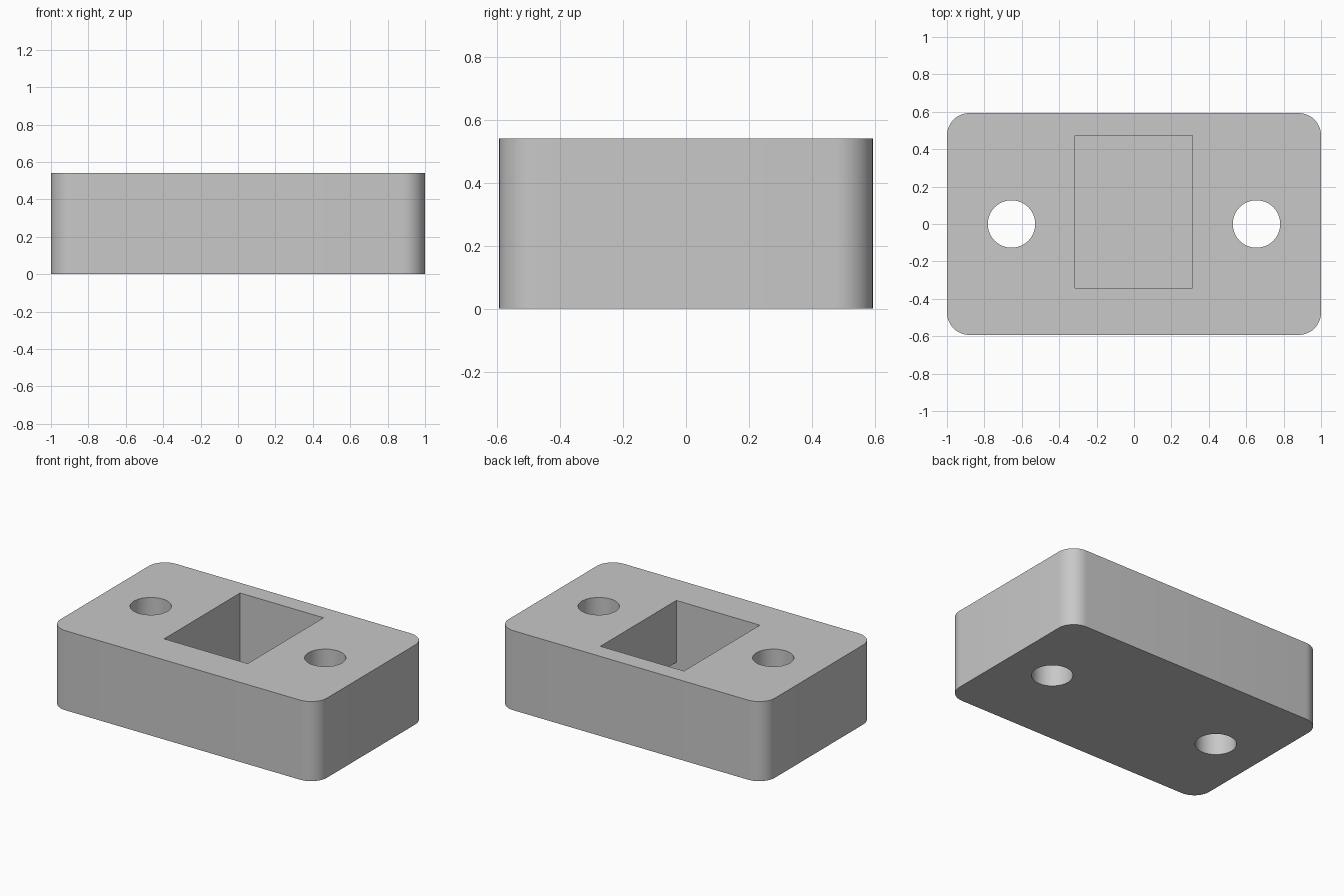
import bpy
import bmesh
import math

if "Cube" in bpy.data.objects:
    bpy.data.objects.remove(bpy.data.objects["Cube"], do_unlink=True)

HALF_X, HALF_Y, HEIGHT = 1.0, 0.593, 0.54
CORNER_RADIUS = 0.12
HOLE_X, HOLE_RADIUS = 0.655, 0.127
FLOOR = 0.05

grey = bpy.data.materials.new("plain grey")
grey.use_nodes = True
grey.diffuse_color = (0.58, 0.58, 0.58, 1)
grey.node_tree.nodes["Principled BSDF"].inputs["Base Color"].default_value = grey.diffuse_color


def prism(name, outline, low, high):
    """Extrude a flat outline between two heights."""
    bm = bmesh.new()
    face = bm.faces.new([bm.verts.new((x, y, low)) for x, y in outline])
    top = bmesh.ops.extrude_face_region(bm, geom=[face])["geom"]
    verts = [v for v in top if isinstance(v, bmesh.types.BMVert)]
    bmesh.ops.translate(bm, verts=verts, vec=(0, 0, high - low))
    bmesh.ops.recalc_face_normals(bm, faces=bm.faces)
    mesh = bpy.data.meshes.new(name)
    bm.to_mesh(mesh)
    bm.free()
    mesh.materials.append(grey)
    obj = bpy.data.objects.new(name, mesh)
    bpy.context.collection.objects.link(obj)
    return obj


def arc(cx, cy, radius, start, sweep, steps):
    """Points along an arc, including both ends."""
    angles = [start + sweep * i / steps for i in range(steps + 1)]
    return [(cx + radius * math.cos(a), cy + radius * math.sin(a)) for a in angles]


def rectangle(x0, x1, y0, y1):
    return [(x0, y0), (x1, y0), (x1, y1), (x0, y1)]


# Block with rounded upright corners
outline = []
for i, (sx, sy) in enumerate([(1, 1), (-1, 1), (-1, -1), (1, -1)]):
    outline += arc(sx * (HALF_X - CORNER_RADIUS), sy * (HALF_Y - CORNER_RADIUS),
                   CORNER_RADIUS, i * math.pi / 2, math.pi / 2, 12)
block = prism("block", outline, 0, HEIGHT)

# Two through holes, the pocket and the shallow recess under its side wall
cutters = [prism("hole_cutter", arc(side * HOLE_X, 0, HOLE_RADIUS, 0, math.tau, 48)[:-1],
                 -0.1, HEIGHT + 0.1) for side in (-1, 1)]
cutters.append(prism("pocket_cutter", rectangle(-0.315, 0.312, -0.342, 0.472),
                     FLOOR, HEIGHT + 0.1))
cutters.append(prism("recess_cutter", rectangle(0.2, 0.39, -0.342, 0.472), FLOOR, 0.12))

bpy.ops.object.select_all(action="DESELECT")
bpy.context.view_layer.objects.active = block
block.select_set(True)
for cutter in cutters:
    cutter.hide_render = True
    cut = block.modifiers.new("cut", "BOOLEAN")
    cut.operation = "DIFFERENCE"
    cut.solver = "EXACT"
    cut.object = cutter
    bpy.ops.object.modifier_apply(modifier=cut.name)
    bpy.data.objects.remove(cutter, do_unlink=True)

# Smooth corners and holes, crisp edges
bpy.ops.object.shade_smooth_by_angle(angle=math.radians(30))
